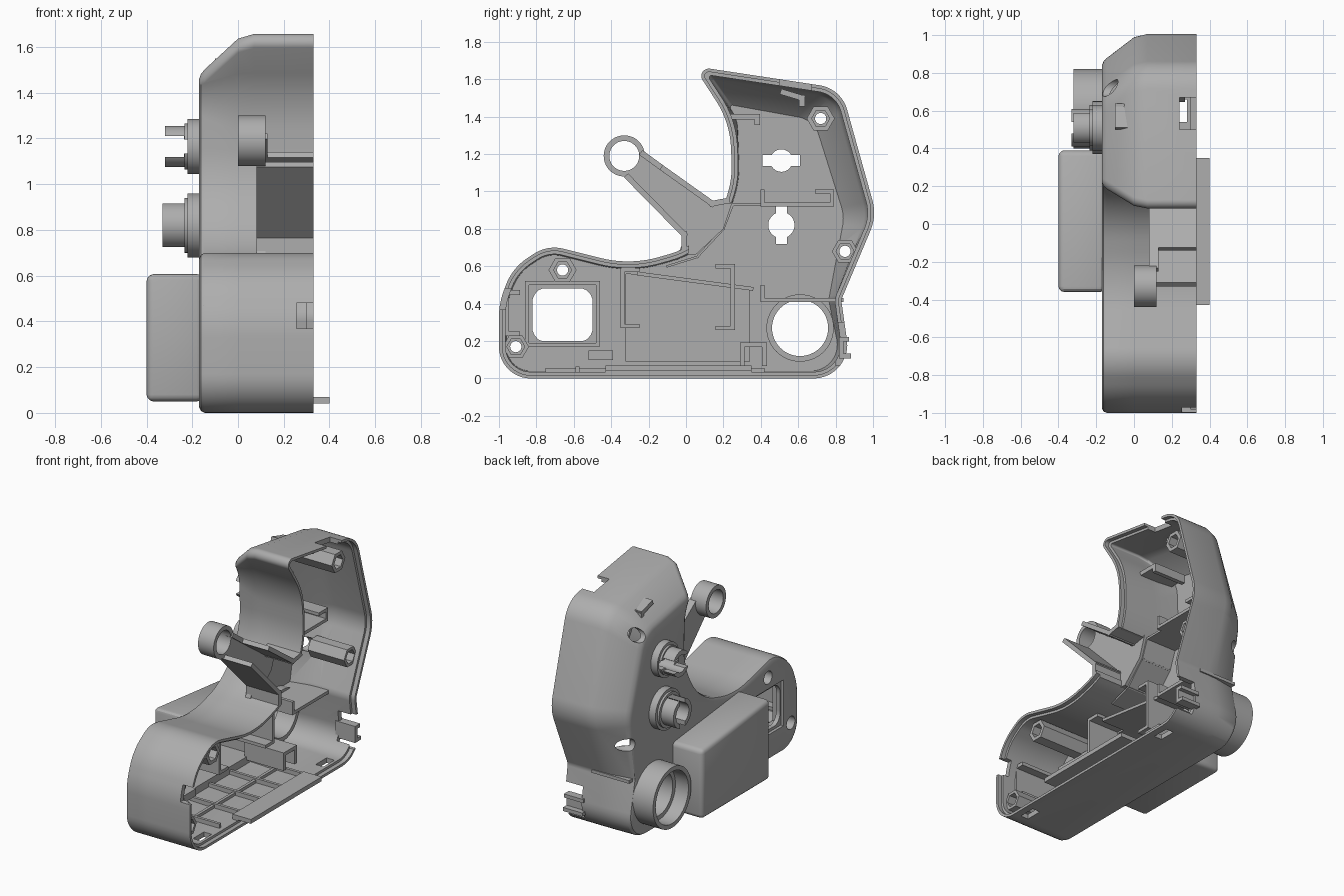
import bpy, bmesh, math
from mathutils import Vector

if "Cube" in bpy.data.objects:
    bpy.data.objects.remove(bpy.data.objects["Cube"])

grey = bpy.data.materials.new("plastic_grey")
grey.use_nodes = True
COLOUR = (0.42, 0.42, 0.42, 1)
grey.diffuse_color = COLOUR
grey.node_tree.nodes["Principled BSDF"].inputs["Base Color"].default_value = COLOUR
made = []


def finish(name, bm):
    bmesh.ops.recalc_face_normals(bm, faces=bm.faces)
    mesh = bpy.data.meshes.new(name)
    bm.to_mesh(mesh)
    bm.free()
    mesh.materials.append(grey)
    ob = bpy.data.objects.new(name, mesh)
    bpy.context.collection.objects.link(ob)
    made.append(ob)
    return ob


def loft(bm, rings):
    """Skin closed rings of points and cap both ends."""
    rows = [[bm.verts.new(p) for p in ring] for ring in rings]
    for a, b in zip(rows, rows[1:]):
        for i in range(len(a)):
            j = (i + 1) % len(a)
            bm.faces.new((a[i], a[j], b[j], b[i]))
    bm.faces.new(rows[0])
    bm.faces.new(rows[-1][::-1])


def prism(name, polys, x0, x1, bevel=0):
    """Extrude y-z polygons along x."""
    bm = bmesh.new()
    for poly in polys:
        loft(bm, [[(x, y, z) for y, z in poly] for x in (x0, x1)])
    if bevel:
        bmesh.ops.bevel(bm, geom=bm.edges[:], offset=bevel, segments=3,
                        profile=0.5, affect='EDGES')
    return finish(name, bm)


def circle(y, z, r, n=48):
    return [(y + r * math.cos(2 * math.pi * i / n), z + r * math.sin(2 * math.pi * i / n))
            for i in range(n)]


def rect(y0, y1, z0, z1):
    return [(y0, z0), (y1, z0), (y1, z1), (y0, z1)]


def strip(path, t):
    """Thick quads that follow a path."""
    quads = []
    for a, b in zip(path, path[1:]):
        a, b = Vector(a), Vector(b)
        d = (b - a).normalized()
        n = Vector((-d.y, d.x)) * t / 2
        a, b = a - d * t / 2, b + d * t / 2
        quads.append([tuple(p) for p in (a - n, b - n, b + n, a + n)])
    return quads


def cut(poly, x0, x1, *targets):
    cutter = prism("cutter", [poly], x0, x1)
    cutter.hide_render = True
    made.remove(cutter)
    for ob in targets:
        m = ob.modifiers.new("cut", 'BOOLEAN')
        m.operation, m.solver, m.object = 'DIFFERENCE', 'EXACT', cutter
        bpy.context.view_layer.objects.active = ob
        bpy.ops.object.modifier_apply(modifier=m.name)
    bpy.data.objects.remove(cutter)


# Shell outline corners: y, z, radius, shift of the corner on the outer face
CORNERS = [(-1, 0, .17, 0, 0), (.89, 0, .18, 0, 0), (.83, .42, .06, -.03, 0),
           (1.02, .87, .25, -.15, 0), (.83, 1.55, .18, -.13, -.15), (.04, 1.67, .04, .12, -.17),
           (.235, 1.37, .5, 0, 0), (.25, 1.0, .5, 0, 0), (.07, .71, .5, 0, 0),
           (-.3, .605, .6, 0, 0), (-.74, .715, .2, 0, 0), (-.93, .59, .3, 0, 0), (-1, .4, .4, 0, 0)]


def outline(x, f, inset):
    pts = [Vector((y + f * dy, z + f * dz)) for y, z, r, dy, dz in CORNERS]
    n, ring, moved = len(pts), [], []
    turns = []
    for i, p in enumerate(pts):
        d0 = (p - pts[i - 1]).normalized()
        d1 = (pts[(i + 1) % n] - p).normalized()
        n0, n1 = Vector((-d0.y, d0.x)), Vector((-d1.y, d1.x))
        moved.append(p + (n0 + n1) * inset / (1 + n0.dot(n1)))
        turns.append((d0, d1, d0.angle(d1), d0.x * d1.y - d0.y * d1.x))
    for i, p in enumerate(moved):
        d0, d1, ang, side = turns[i]
        r = max(CORNERS[i][2] - math.copysign(inset, side), .012)
        room = .49 * min((p - moved[i - 1]).length, (moved[(i + 1) % n] - p).length)
        t = min(r * math.tan(ang / 2), room)
        a, b = p - d0 * t, p + d1 * t
        r = t / math.tan(ang / 2)
        c = a + Vector((-d0.y, d0.x)) * math.copysign(r, side)
        for k in range(11):
            w = math.copysign(ang * k / 10, side)
            v = a - c
            q = c + Vector((v.x * math.cos(w) - v.y * math.sin(w), v.x * math.sin(w) + v.y * math.cos(w)))
            ring.append((x, q.x, q.y))
    return ring


# Half shell: outer skin, stepped rim and inner skin in one loft
bm = bmesh.new()
loft(bm, [outline(*s) for s in (
    (-.17, 1, .025), (-.162, .97, .008), (-.145, .9, 0), (0, .12, 0), (.07, 0, 0), (.33, 0, 0),
    (.33, 0, .018), (.3, 0, .018), (.3, 0, .035), (.07, 0, .035), (0, .12, .035), (-.135, .88, .04))])
shell = finish("shell", bm)

# Hollow side compartment
side_box = prism("side_compartment", [[(-.36, .05), (.39, .05), (.39, .53), (-.36, .61)]],
                 -.4, -.15, .03)
cut([(-.32, .09), (.34, .09), (.34, .49), (-.32, .56)], -.37, -.05, shell, side_box)

# Round port
port = prism("port_tube", [circle(.61, .27, .21, 64)], -.32, -.15)
collar = prism("port_collar", [circle(.61, .27, .18, 64)], -.15, -.08)
cut(circle(.61, .27, .15, 64), -.5, .1, shell, port, collar)
cut(circle(.61, .27, .18, 64), -.5, -.22, port)

# Two slotted sockets
for name, z, r_base, r_tube, r_hole, tip, flat in (
        ("upper", 1.165, .12, .09, .06, -.32, True), ("lower", .82, .14, .1, .07, -.33, False)):
    base = prism(name + "_socket_base", [circle(.51, z, r_base)], -.22, -.15)
    step = prism(name + "_socket_step", [circle(.51, z, r_base - .02)], -.235, -.2)
    tube = prism(name + "_socket_tube", [circle(.51, z, r_tube)], tip, -.2)
    cut(circle(.51, z, r_hole), -.5, 0, shell, base, step, tube)
    a, b = (.1, .03) if flat else (.03, .1)
    cut(rect(.51 - a, .51 + a, z - b, z + b), -.5, 0, shell, base, step, tube)
    if flat:
        cut(rect(.3, .7, z - .045, z + .045), -.5, -.236, tube)

# Square window with clipped round hole
frame = prism("window_frame", [rect(-.86, -.46, .17, .52)], -.14, -.08)
cut(rect(-.84, -.48, .19, .5), -.12, 0, frame)
hole = [(max(-.82, min(-.5, y)), max(.2, min(.48, z))) for y, z in circle(-.66, .34, .185, 40)]
cut(hole, -.5, 0, shell, frame)
cut(rect(-.83, -.49, .18, .5), -.3, -.15, shell)

# Screw posts
for y, z, x0, r in ((-.66, .58, -.15, .075), (-.91, .17, -.15, .07),
                    (.72, 1.39, -.04, .075), (.85, .68, -.01, .07)):
    post = prism("screw_post", [circle(y, z, r, 6)], x0, .27)
    cut(circle(y, z, .03, 24), -.5, .5, shell, post)
    cut(circle(y, z, .045, 24), -.5, x0 + .07, shell, post)
    cut(circle(y, z, .048, 6), .2, .5, post)

# Lever arm with eye
eye = prism("lever_eye", [circle(-.33, 1.19, .11)], 0, .12)
web = prism("lever_web", [[(-.25, 1.22), (.13, .95), (.25, .95), (.2, .8), (.05, .66),
                           (-.04, .67), (0, .77), (-.33, 1.09)]], .08, .12)
cut(circle(-.33, 1.19, .08), -.1, .3, eye, web)
cut([(.12, .935), (.3, .935), (.25, .8), (.1, .6), (.015, .66), (.015, .76), (.1, .85)], .12, .5, shell)
prism("lever_upper_wall", strip([(-.12, 1.12), (.14, .935), (.22, .95)], .03), .08, .33)
prism("lever_lower_wall", strip([(-.31, 1.075), (-.01, .77), (-.01, .7)], .03), .08, .33)
prism("lever_upper_rib", strip([(-.23, 1.2), (-.12, 1.12)], .03), .08, .13)

# Rim notches and bottom slots
cut(rect(.5, .67, 1.5, 1.75), .24, .5, shell)
cut(rect(-1.1, -.9, .37, .48), .255, .5, shell)
cut(rect(.8, 1.1, .07, .3), .2, .5, shell)
for y in (-.75, .6):
    cut(rect(y - .06, y + .06, -.1, .06), .22, .28, shell)
prism("back_clip", strip([(.86, .21), (.83, .21), (.83, .12), (.87, .12)], .025), .18, .33)
prism("bottom_lip", [rect(-.43, .35, .04, .07)], .27, .4)
prism("lip_foot", [rect(-.43, .35, .03, .07)], .26, .3)

# Ribs on the bottom wall
prism("bottom_cross_ribs", [rect(y - .01, y + .01, .03, .065)
                            for y in (-.58, -.35, -.12, .11, .34)], -.14, .27)
prism("bottom_long_rib", [rect(-.75, .42, .03, .055)], .05, .07)

# Holders and shelves inside
prism("front_holder", strip([(-.26, .28), (-.34, .28), (-.34, .58), (-.26, .58)], .022), -.15, .1)
prism("rear_holder", strip([(.17, .27), (.25, .27), (.25, .6), (.17, .6)], .022), -.15, .1)
prism("upper_shelf", strip([(.41, 1.0), (.41, .93), (.78, .93), (.78, 1.0), (.7, 1.0)], .022), -.15, .14)
prism("lower_shelf", strip([(.41, .49), (.41, .42), (.83, .42)], .022), -.15, .14)
prism("shelf_bridge", strip([(.24, .93), (.41, .93)], .015), -.15, .1)
prism("inner_arc_rib", strip([(.25, .93), (.2, .8), (.06, .65), (-.1, .6)], .012), -.15, .1)
prism("top_clips", strip([(.25, 1.4), (.38, 1.4), (.38, 1.37)], .03)
      + strip([(.52, 1.53), (.62, 1.5), (.62, 1.47)], .03), -.1, .15)
prism("front_clip", strip([(-.9, .46), (-.96, .46), (-.96, .24), (-.9, .24)], .025), -.15, .2)
prism("rear_block", strip([(.3, .08), (.3, .18), (.42, .18), (.42, .08)], .025), -.15, .15)
prism("compartment_top_rib", strip([(-.25, .56), (.35, .48)], .02), -.2, .05)
prism("front_block", [rect(-.52, -.39, .1, .15)], -.15, -.05)

# Smooth curved faces, keep edges sharp
bpy.ops.object.select_all(action='DESELECT')
for ob in made:
    ob.select_set(True)
bpy.context.view_layer.objects.active = shell
bpy.ops.object.shade_smooth_by_angle(angle=math.radians(30))
